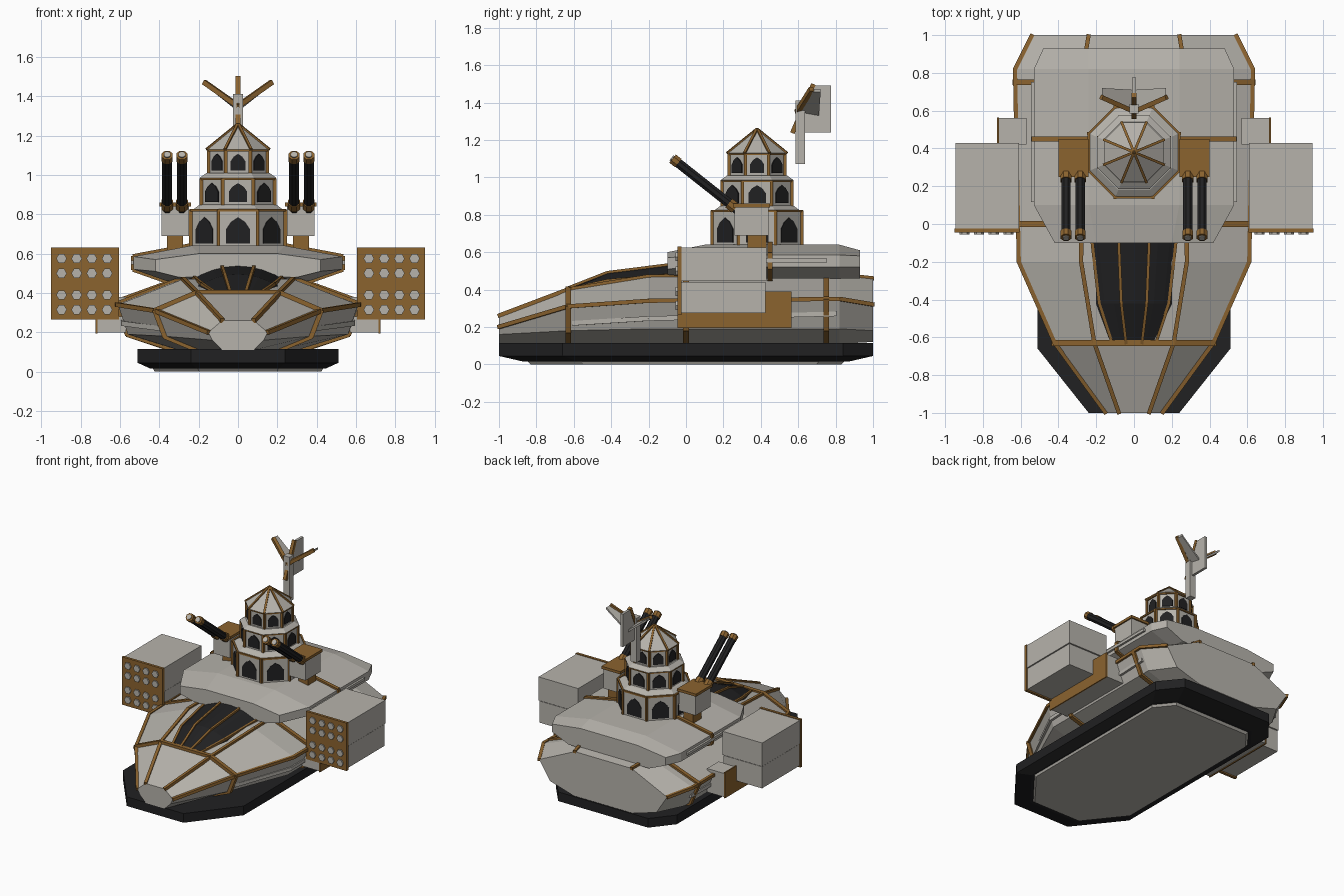
import bpy, bmesh
from math import pi, cos, sin
from mathutils import Vector, Matrix

cube = bpy.data.objects.get("Cube")
if cube:
    bpy.data.objects.remove(cube)


def material(name, rgb):
    m = bpy.data.materials.new(name)
    m.use_nodes = True
    m.diffuse_color = (*rgb, 1)
    m.node_tree.nodes["Principled BSDF"].inputs["Base Color"].default_value = (*rgb, 1)
    return m


GREY = material("pale grey plating", (0.47, 0.45, 0.41))
BRONZE = material("bronze trim", (0.26, 0.125, 0.028))
BLACK = material("black", (0.015, 0.015, 0.016))


def finish(name, bm, mat):
    bmesh.ops.recalc_face_normals(bm, faces=bm.faces[:])
    me = bpy.data.meshes.new(name)
    bm.to_mesh(me)
    bm.free()
    me.materials.append(mat)
    ob = bpy.data.objects.new(name, me)
    bpy.context.collection.objects.link(ob)
    return ob


def loft(name, rings, mat):
    bm = bmesh.new()
    rows = [[bm.verts.new(p) for p in r] for r in rings]
    n = len(rows[0])
    for a, b in zip(rows, rows[1:]):
        for i in range(n):
            j = (i + 1) % n
            bm.faces.new((a[i], a[j], b[j], b[i]))
    bm.faces.new(rows[0])
    bm.faces.new(rows[-1])
    return finish(name, bm, mat)


def boxes(name, spans, mat):
    """Boxes given as (x0, x1, y0, y1, z0, z1)."""
    bm = bmesh.new()
    for x0, x1, y0, y1, z0, z1 in spans:
        m = Matrix.Translation(((x0 + x1) / 2, (y0 + y1) / 2, (z0 + z1) / 2))
        bmesh.ops.create_cube(bm, size=1, matrix=m @ Matrix.Diagonal((x1 - x0, y1 - y0, z1 - z0, 1)))
    return finish(name, bm, mat)


def beams(name, lines, w, mat=BRONZE, sides=4):
    """Straight bars along each polyline."""
    bm = bmesh.new()
    for line in lines:
        for p, q in zip(line, line[1:]):
            p, q = Vector(p), Vector(q)
            d = q - p
            rot = d.to_track_quat("Z", "Y").to_matrix().to_4x4()
            turn = Matrix.Rotation(pi / sides, 4, "Z")
            r = w / 2 / cos(pi / sides)
            bmesh.ops.create_cone(bm, cap_ends=True, segments=sides, radius1=r, radius2=r,
                                  depth=d.length + w * 0.3, matrix=Matrix.Translation((p + q) / 2) @ rot @ turn)
    return finish(name, bm, mat)


def flip(points):
    return [(-x, y, z) for x, y, z in points]


def both(lines):
    return lines + [flip(l) for l in lines]


def section(stations, y):
    """Half section of a body at y, interpolated between stations."""
    for (y0, a), (y1, b) in zip(stations, stations[1:]):
        if y0 <= y <= y1:
            t = (y - y0) / (y1 - y0)
            return [(p[0] + (q[0] - p[0]) * t, y, p[1] + (q[1] - p[1]) * t) for p, q in zip(a, b)]


def body(name, stations, mat):
    halves = [section(stations, y) for y, _ in stations]
    return loft(name, [h + flip(h)[::-1] for h in halves], mat)


# Hull: bottom, chine, beam and shoulder of each station
hull = [
    (-1.0, [(0.08, 0.11), (0.13, 0.16), (0.15, 0.20), (0.08, 0.26)]),
    (-0.63, [(0.20, 0.11), (0.37, 0.18), (0.42, 0.31), (0.21, 0.40)]),
    (-0.2, [(0.30, 0.11), (0.56, 0.19), (0.61, 0.34), (0.28, 0.47)]),
    (0.82, [(0.32, 0.11), (0.56, 0.19), (0.63, 0.35), (0.27, 0.48)]),
    (1.0, [(0.25, 0.12), (0.45, 0.18), (0.54, 0.32), (0.24, 0.46)])]
body("hull", hull, GREY)
along = [[section(hull, y)[i] for y, _ in hull] for i in (2, 3)]
beams("hull_long_trim", both(along), 0.022)
beams("hull_cross_bands", both([section(hull, y) for y in (-0.63, 0.0, 0.75)]), 0.03)
s = section(hull, -0.63)[3]
beams("bow_cross_band", [[s, flip([s])[0]]], 0.03)
beams("side_rails", both([[(0.39, -0.6, 0.22), (0.58, -0.2, 0.245), (0.595, 0.8, 0.27)]]), 0.025, GREY)

# Skirt and keel plate
half = [(0.24, -1), (0.51, -0.66), (0.51, 0.84), (0.38, 1)]
outline = half + [(-x, y) for x, y in half[::-1]]


def layer(scale, z):
    return [(x * scale, y * scale, z) for x, y in outline]


loft("skirt", [layer(1, 0.115), layer(1, 0.045), layer(0.87, 0.015)], BLACK)
loft("keel_plate", [layer(0.85, 0.02), layer(0.83, 0)], GREY)

# Canopy with ribs
canopy = [(-0.635, 0.13, 0.395, 0.01), (-0.42, 0.21, 0.43, 0.065), (0, 0.265, 0.465, 0.085)]


def dome(f, lift=0):
    return [(w * f, y, z + h * (1 - f * f) + lift) for y, w, z, h in canopy]


strips = [dome(-1 + i / 4) for i in range(9)]
loft("canopy", [[strip[k] for strip in strips] + [(w, y, z - 0.05), (-w, y, z - 0.05)]
                for k, (y, w, z, h) in enumerate(canopy)], BLACK)
beams("canopy_ribs", [dome(f, 0.003) for f in (-0.88, -0.32, 0.32, 0.88)], 0.016)

# Upper deck
deck = [
    (-0.1, [(0.30, 0.48), (0.42, 0.51), (0.42, 0.57), (0.20, 0.60)]),
    (0.1, [(0.36, 0.46), (0.53, 0.52), (0.53, 0.585), (0.24, 0.64)]),
    (0.82, [(0.36, 0.46), (0.53, 0.52), (0.53, 0.585), (0.24, 0.64)]),
    (0.93, [(0.34, 0.46), (0.48, 0.52), (0.48, 0.58), (0.24, 0.61)])]
body("upper_deck", deck, GREY)
beams("deck_band", both([section(deck, 0.45)]), 0.026)
beams("deck_rails", both([[(0.535, 0.12, 0.555), (0.535, 0.75, 0.555)]]), 0.02, GREY)

# Octagonal tower
TY = 0.38


def octagon(apothem, z):
    r = apothem / cos(pi / 8)
    return [(r * cos(a), TY + r * sin(a), z) for a in (pi / 8 + i * pi / 4 for i in range(8))]


profile = [(0.24, 0.62), (0.24, 0.815), (0.2, 0.845), (0.185, 0.85), (0.185, 0.975),
           (0.195, 0.985), (0.16, 1.01), (0.148, 1.01), (0.148, 1.12), (0.158, 1.13), (0.005, 1.255)]
loft("tower", [octagon(a, z) for a, z in profile], GREY)
tiers = [(0.24, 0.64, 0.82), (0.187, 0.85, 0.98), (0.15, 1.01, 1.125)]
columns, rims = [], []
for a, z0, z1 in tiers:
    columns += [[p, q] for p, q in zip(octagon(a, z0), octagon(a, z1))]
    ring = octagon(a, z1)
    rims.append(ring + ring[:1])
beams("tower_columns", columns, 0.016)
beams("tower_rims", rims, 0.012)
beams("roof_ribs", [[p, (0, TY, 1.258)] for p in octagon(0.158, 1.13)], 0.014)

# Pointed windows as thin plates
bm = bmesh.new()
arch = [(-1, 0), (1, 0), (1, 0.55), (0.6, 0.82), (0, 1), (-0.6, 0.82), (-1, 0.55)]
for a, z0, z1 in tiers:
    w, h = a * 0.25, (z1 - z0) * 0.74
    for i in range(8):
        turn = Matrix.Translation((0, TY, 0)) @ Matrix.Rotation(i * pi / 4, 4, "Z")
        face = bm.faces.new([bm.verts.new(turn @ Vector((u * w, -a - 0.004, z0 + 0.012 + v * h))) for u, v in arch])
        new = bmesh.ops.extrude_face_region(bm, geom=[face])["geom"]
        push = turn.to_3x3() @ Vector((0, 0.008, 0))
        bmesh.ops.translate(bm, vec=push, verts=[v for v in new if isinstance(v, bmesh.types.BMVert)])
finish("tower_windows", bm, BLACK)

# Mast with three swept fins
boxes("mast", [(-0.025, 0.025, 0.585, 0.635, 1.07, 1.41)], GREY)


def fin(name, pts, t):
    loft(name, [[Vector(p) + Vector(t) * k for p in pts] for k in (-1, 1)], GREY)


fin("upright_fin", [(0, 0.6, 1.3), (0, 0.68, 1.49), (0, 0.775, 1.49), (0, 0.775, 1.24), (0, 0.62, 1.24)], (0.01, 0, 0))
edges = [[(0, 0.57, 1.24), (0, 0.68, 1.495)]]
for s, side in ((1, "left"), (-1, "right")):
    fin(side + "_fin", [(0, 0.6, 1.35), (0.17 * s, 0.67, 1.465), (0.17 * s, 0.72, 1.465), (0, 0.71, 1.33)], (0, 0, 0.008))
    edges.append([(0, 0.595, 1.35), (0.17 * s, 0.67, 1.47)])
beams("fin_edges", edges, 0.025)

# Gun turrets and launcher pods on both sides
for s, side in ((1, "left"), (-1, "right")):
    def pair(name, x0, x1, *rest, mat=GREY):
        boxes(side + name, [(min(x0 * s, x1 * s), max(x0 * s, x1 * s), *rest)], mat)

    pair("_turret", 0.25, 0.39, 0.26, 0.44, 0.69, 0.84)
    pair("_turret_post", 0.28, 0.36, 0.33, 0.43, 0.6, 0.69, mat=BRONZE)
    pair("_turret_lid", 0.24, 0.40, 0.25, 0.45, 0.84, 0.86, mat=BRONZE)
    base, tip = Vector((0, 0.27, 0.83)), Vector((0, -0.065, 1.095))
    for part, t0, t1, w, mat in (("barrels", 0, 1, 0.05, BLACK), ("breech_rings", 0.04, 0.1, 0.06, BRONZE),
                                 ("muzzle_rings", 0.95, 1, 0.056, BRONZE), ("muzzles", 0.98, 1.025, 0.034, GREY)):
        beams(f"{side}_{part}", [[base.lerp(tip, t0) + Vector((x * s, 0, 0)), base.lerp(tip, t1) + Vector((x * s, 0, 0))]
                                 for x in (0.285, 0.36)], w, mat, 8)

    pair("_pod_upper", 0.61, 0.945, -0.03, 0.43, 0.445, 0.625)
    pair("_pod_lower", 0.615, 0.94, -0.03, 0.425, 0.275, 0.44)
    pair("_pod_front", 0.605, 0.95, -0.045, -0.025, 0.265, 0.63, mat=BRONZE)
    pair("_pod_mount", 0.57, 0.715, -0.04, 0.56, 0.2, 0.28)
    pair("_pod_mount_rear", 0.57, 0.715, 0.42, 0.56, 0.2, 0.38)
    pair("_mount_plate", 0.715, 0.725, -0.045, 0.565, 0.195, 0.28, mat=BRONZE)
    pair("_mount_plate_rear", 0.715, 0.725, 0.42, 0.565, 0.195, 0.39, mat=BRONZE)
    beams(side + "_launch_tubes", [[(x * s, -0.048, z), (x * s, -0.03, z)] for x in (0.665, 0.743, 0.82, 0.897)
                                   for z in (0.315, 0.39, 0.5, 0.575)], 0.047, GREY, 6)
